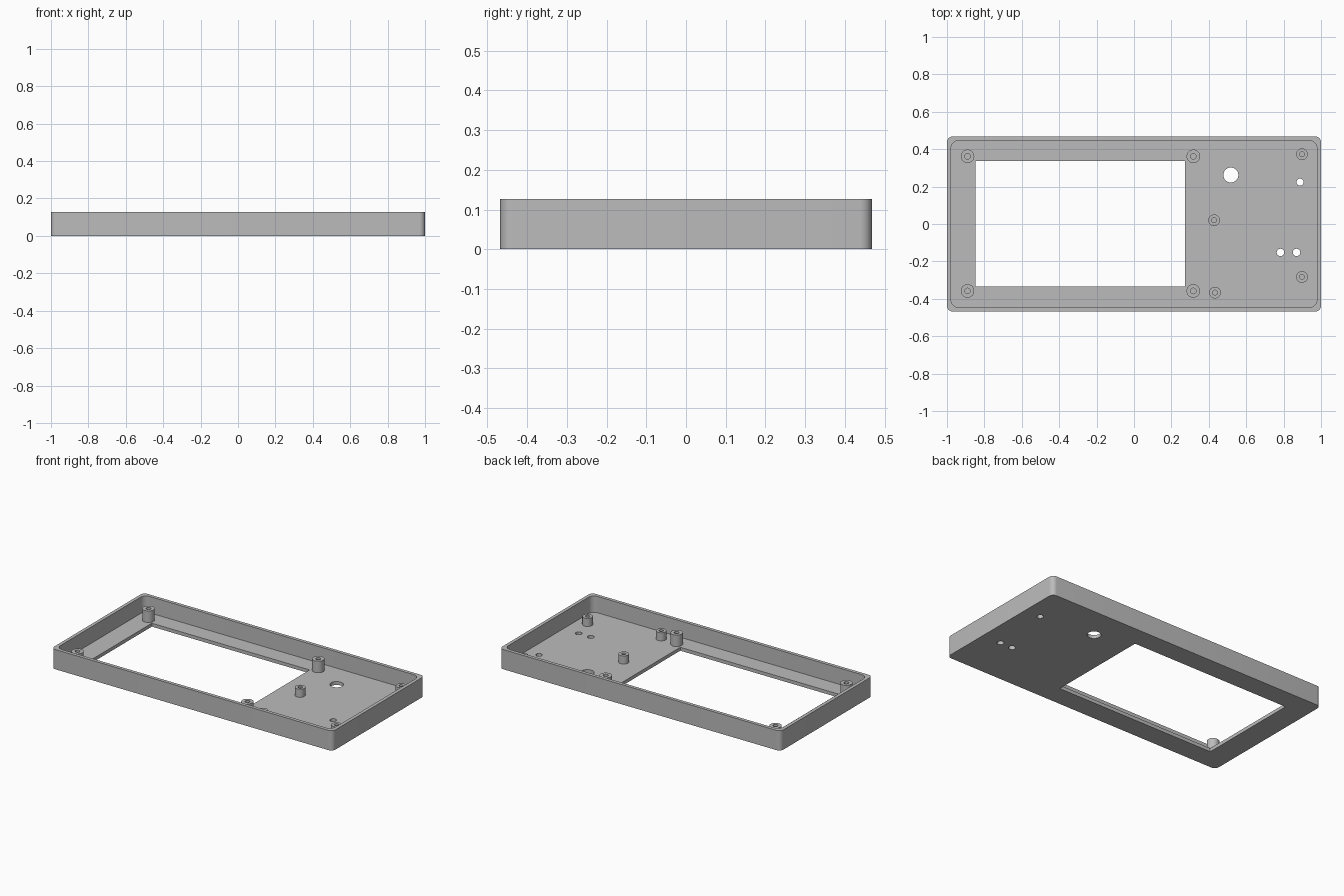
import bpy, bmesh, math

cube = bpy.data.objects.get("Cube")
if cube:
    bpy.data.objects.remove(cube, do_unlink=True)

HEIGHT, FLOOR, WALL = 0.127, 0.022, 0.022
HALF_X, HALF_Y = 1.0, 0.468

grey = bpy.data.materials.new("light grey plastic")
grey.use_nodes = True
grey.diffuse_color = (0.5, 0.5, 0.5, 1)
grey.node_tree.nodes["Principled BSDF"].inputs["Base Color"].default_value = (0.5, 0.5, 0.5, 1)


def finish(name, bm):
    bmesh.ops.recalc_face_normals(bm, faces=bm.faces)
    mesh = bpy.data.meshes.new(name)
    bm.to_mesh(mesh)
    bm.free()
    mesh.materials.append(grey)
    obj = bpy.data.objects.new(name, mesh)
    bpy.context.collection.objects.link(obj)
    return obj


def circle(x, y, r, n=32):
    return [(x + r * math.cos(math.tau * i / n), y + r * math.sin(math.tau * i / n)) for i in range(n)]


def rounded_rect(hx, hy, r, steps=8):
    pts = []
    for q, (sx, sy) in enumerate([(1, 1), (-1, 1), (-1, -1), (1, -1)]):
        for i in range(steps + 1):
            a = math.pi / 2 * (q + i / steps)
            pts.append((sx * (hx - r) + r * math.cos(a), sy * (hy - r) + r * math.sin(a)))
    return pts


def prism(name, outline, z0, z1):
    bm = bmesh.new()
    base = bm.faces.new([bm.verts.new((x, y, z0)) for x, y in outline])
    top = bmesh.ops.extrude_face_region(bm, geom=[base], use_keep_orig=True)["geom"]
    verts = [v for v in top if isinstance(v, bmesh.types.BMVert)]
    bmesh.ops.translate(bm, verts=verts, vec=(0, 0, z1 - z0))
    return finish(name, bm)


def smooth(obj):
    bpy.ops.object.select_all(action="DESELECT")
    obj.select_set(True)
    bpy.context.view_layer.objects.active = obj
    bpy.ops.object.shade_smooth_by_angle(angle=math.radians(30))


# Tray body, then the cavity, window and panel holes cut from it
tray = prism("tray", rounded_rect(HALF_X, HALF_Y, 0.03), 0, HEIGHT)
window = [(-0.848, -0.333), (0.274, -0.333), (0.274, 0.336), (-0.848, 0.336)]
cutters = [
    prism("cavity_cutter", rounded_rect(HALF_X - WALL, HALF_Y - WALL, 0.04), FLOOR, HEIGHT + 0.1),
    prism("window_cutter", window, -0.1, HEIGHT),
]
for x, y, r in [(0.518, 0.262, 0.04), (0.888, 0.224, 0.019), (0.783, -0.152, 0.02), (0.869, -0.152, 0.02)]:
    cutters.append(prism("hole_cutter", circle(x, y, r), -0.1, HEIGHT))
for cutter in cutters:
    cutter.hide_render = True
    mod = tray.modifiers.new("cut", "BOOLEAN")
    mod.operation = "DIFFERENCE"
    mod.solver = "EXACT"
    mod.object = cutter
    bpy.context.view_layer.objects.active = tray
    bpy.ops.object.modifier_apply(modifier=mod.name)
    bpy.data.objects.remove(cutter, do_unlink=True)
smooth(tray)


# Hollow screw posts standing on the floor
def post(name, x, y, r, hole, top):
    bm = bmesh.new()
    rings = [[bm.verts.new((px, py, z)) for px, py in circle(x, y, rad)]
             for rad, z in [(r, FLOOR), (r, top), (hole, top), (hole, FLOOR)]]
    for a, b in zip(rings, rings[1:]):
        for i in range(len(a)):
            j = (i + 1) % len(a)
            bm.faces.new((a[i], a[j], b[j], b[i]))
    smooth(finish(name, bm))


for x in (-0.89, 0.317):
    for y in (-0.358, 0.362):
        post("tall_post", x, y, 0.036, 0.015, 0.096)
for x, y in [(0.898, 0.373), (0.428, 0.02), (0.433, -0.367), (0.898, -0.283)]:
    post("short_post", x, y, 0.031, 0.013, 0.074)
